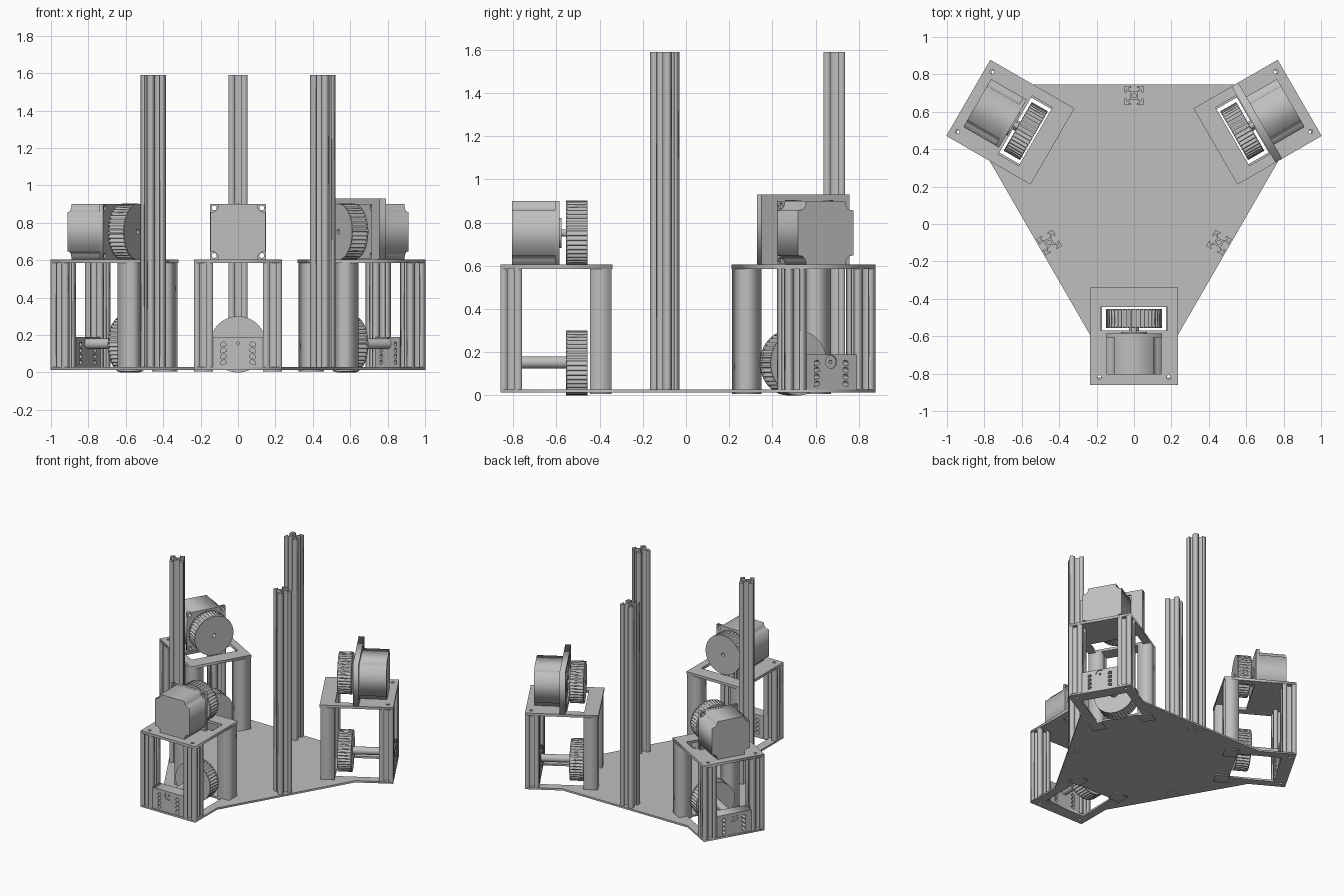
import bpy, bmesh, math
from mathutils import Matrix, Vector

cube = bpy.data.objects.get("Cube")
if cube:
    bpy.data.objects.remove(cube)

# Single bare-metal grey
grey = bpy.data.materials.new("plain grey")
grey.use_nodes = True
grey.diffuse_color = (0.52, 0.52, 0.52, 1)
grey.node_tree.nodes["Principled BSDF"].inputs["Base Color"].default_value = (0.52, 0.52, 0.52, 1)

CENTRE = Vector((0, 0.163, 0))
POSITIONS = ("front", "left", "right")


def turn(i):
    """Rotation of the i-th third about the rig's centre."""
    return (Matrix.Translation(CENTRE) @ Matrix.Rotation(i * math.tau / 3, 4, 'Z')
            @ Matrix.Translation(-CENTRE))


def rect(x0, y0, x1, y1):
    return [(x0, y0), (x1, y0), (x1, y1), (x0, y1)]


def circle(x, y, r, n=32):
    return [(x + r * math.cos(math.tau * k / n), y + r * math.sin(math.tau * k / n))
            for k in range(n)]


def quarter_turns(points):
    """Repeat a side of a profile around all four sides, clockwise."""
    out = []
    for _ in range(4):
        out += points
        points = [(y, -x) for x, y in points]
    return out


def prism(loops, a, b, axis='Z'):
    """Mesh of a filled profile with holes, extruded from a to b along an axis."""
    curve = bpy.data.curves.new("profile", 'CURVE')
    curve.dimensions = '2D'
    curve.fill_mode = 'BOTH'
    curve.extrude = (b - a) / 2
    for loop in loops:
        spline = curve.splines.new('POLY')
        spline.points.add(len(loop) - 1)
        for p, (x, y) in zip(spline.points, loop):
            p.co = (x, y, 0, 1)
        spline.use_cyclic_u = True
    holder = bpy.data.objects.new("profile", curve)
    bpy.context.collection.objects.link(holder)
    deps = bpy.context.evaluated_depsgraph_get()
    mesh = bpy.data.meshes.new_from_object(holder.evaluated_get(deps))
    bpy.data.objects.remove(holder)
    bpy.data.curves.remove(curve)
    bm = bmesh.new()
    bm.from_mesh(mesh)
    bmesh.ops.remove_doubles(bm, verts=bm.verts, dist=1e-5)
    bmesh.ops.recalc_face_normals(bm, faces=bm.faces)
    bm.to_mesh(mesh)
    bm.free()
    move = Matrix.Translation((0, 0, (a + b) / 2))
    if axis == 'Y':
        move = Matrix.Translation((0, (a + b) / 2, 0)) @ Matrix.Rotation(math.pi / 2, 4, 'X')
    mesh.transform(move)
    mesh.materials.clear()
    mesh.materials.append(grey)
    return mesh


def place(name, mesh, matrix=Matrix(), smooth=False):
    obj = bpy.data.objects.new(name, mesh)
    bpy.context.collection.objects.link(obj)
    obj.matrix_world = matrix
    if smooth:
        bpy.ops.object.select_all(action='DESELECT')
        obj.select_set(True)
        bpy.context.view_layer.objects.active = obj
        bpy.ops.object.shade_smooth_by_angle(angle=math.radians(25))
    return obj


def per_module(name, mesh, offsets=((0, 0, 0),), smooth=False):
    """Put a part in all three modules, at each offset within the module."""
    for i, pos in enumerate(POSITIONS):
        for k, off in enumerate(offsets):
            suffix = f"_{k + 1}" if len(offsets) > 1 else ""
            place(f"{pos}_{name}{suffix}", mesh, turn(i) @ Matrix.Translation(off), smooth)


# Slotted rail cross-section
half_slot = [(-0.05, 0.05), (-0.017, 0.05), (-0.017, 0.041), (-0.029, 0.041),
             (-0.029, 0.035), (-0.016, 0.021)]
side = half_slot + [(-x, y) for x, y in half_slot[:0:-1]]
rail = [quarter_turns(side), circle(0, 0, 0.012, 12)]

# Base plate with a window under each module
arm = [(-0.235, -0.86), (0.235, -0.86), (0.235, -0.593)]
arm = [(-0.235, -0.593)] + arm
outline, windows = [], []
for i in range(3):
    def spin(loop):
        return [tuple((turn(i) @ Vector((x, y, 0)))[:2]) for x, y in loop]
    outline += spin(arm)
    windows.append(spin(rect(-0.17, -0.765, 0.17, -0.445)))
    windows += [spin(circle(s * 0.185, -0.82, 0.012, 12)) for s in (-1, 1)]
place("base_plate", prism([outline] + windows, 0.014, 0.028))

# Tall rails between the modules
column = prism(rail, 0.013, 1.59)
for i, pos in enumerate(("back", "right", "left")):
    place(f"{pos}_tall_rail", column, turn(i) @ Matrix.Translation((0, 0.687, 0)))

# Module frame: outer rails, inner legs, top plate
per_module("outer_rail", prism(rail, 0.027, 0.586),
           [(s * 0.185, -0.81, 0) for s in (-1, 1)])
per_module("inner_leg", prism([rect(-0.05, -0.05, 0.05, 0.05)], 0.006, 0.586),
           [(s * 0.185, -0.395, 0) for s in (-1, 1)])
top_holes = [circle(s * 0.185, -0.82, 0.012, 12) for s in (-1, 1)]
per_module("top_plate", prism([rect(-0.235, -0.86, 0.235, -0.34),
                               rect(-0.18, -0.57, 0.18, -0.445)] + top_holes, 0.585, 0.605))

# Lower front panel with bearing hole and slots
slots = []
for s in (-1, 1):
    for k in range(4):
        z = 0.05 + k * 0.032
        slots.append([(s * 0.06, z), (s * 0.09, z - 0.01), (s * 0.09, z + 0.012), (s * 0.07, z + 0.018)])
per_module("bearing_panel", prism([rect(-0.137, 0.027, 0.137, 0.19),
                                   circle(0, 0.155, 0.03)] + slots, -0.855, -0.765, 'Y'))
per_module("bearing", prism([circle(0, 0.155, 0.03), circle(0, 0.155, 0.008, 12)],
                            -0.848, -0.77, 'Y'), smooth=True)

# Toothed pulleys, one above and one below
TEETH = 40
teeth = []
for k in range(TEETH):
    for part, r in ((0, 0.138), (0.4, 0.138), (0.5, 0.15), (0.9, 0.15)):
        a = math.tau * (k + part) / TEETH
        teeth.append((r * math.cos(a), r * math.sin(a)))
bore = circle(0, 0, 0.014, 16)
heights = [(0, 0, 0.15), (0, 0, 0.752)]
per_module("pulley", prism([teeth, bore], -0.551, -0.459, 'Y'), heights)
rim = prism([circle(0, 0, 0.15, 64), bore], -0.002, 0.002, 'Y')
per_module("pulley_rim", rim, [(0, y, h[2]) for h in heights for y in (-0.553, -0.457)], True)

# Shafts
per_module("lower_shaft", prism([circle(0, 0.153, 0.028)], -0.77, -0.55, 'Y'), smooth=True)
per_module("motor_shaft", prism([circle(0, 0.752, 0.017)], -0.6, -0.55, 'Y'), smooth=True)

# Motor: notched body, drilled flange, round boss
corner = [(-0.104, 0.148), (0.104, 0.148), (0.108, 0.124), (0.124, 0.108)]
body = [(x, y + 0.752) for x, y in quarter_turns(corner)]
per_module("motor_body", prism([body], -0.805, -0.605, 'Y'))
holes = [circle(sx * 0.127, 0.752 + sz * 0.127, 0.013, 16) for sx in (-1, 1) for sz in (-1, 1)]
per_module("motor_flange", prism([rect(-0.149, 0.605, 0.149, 0.901)] + holes, -0.607, -0.585, 'Y'))
per_module("motor_boss", prism([circle(0, 0.752, 0.07)], -0.587, -0.577, 'Y'), smooth=True)

# Extra mounting frame around one motor
place("motor_mount_frame", prism([rect(-0.235, 0.605, 0.235, 0.93),
                                  rect(-0.15, 0.612, 0.15, 0.902)], -0.616, -0.575, 'Y'), turn(1))
